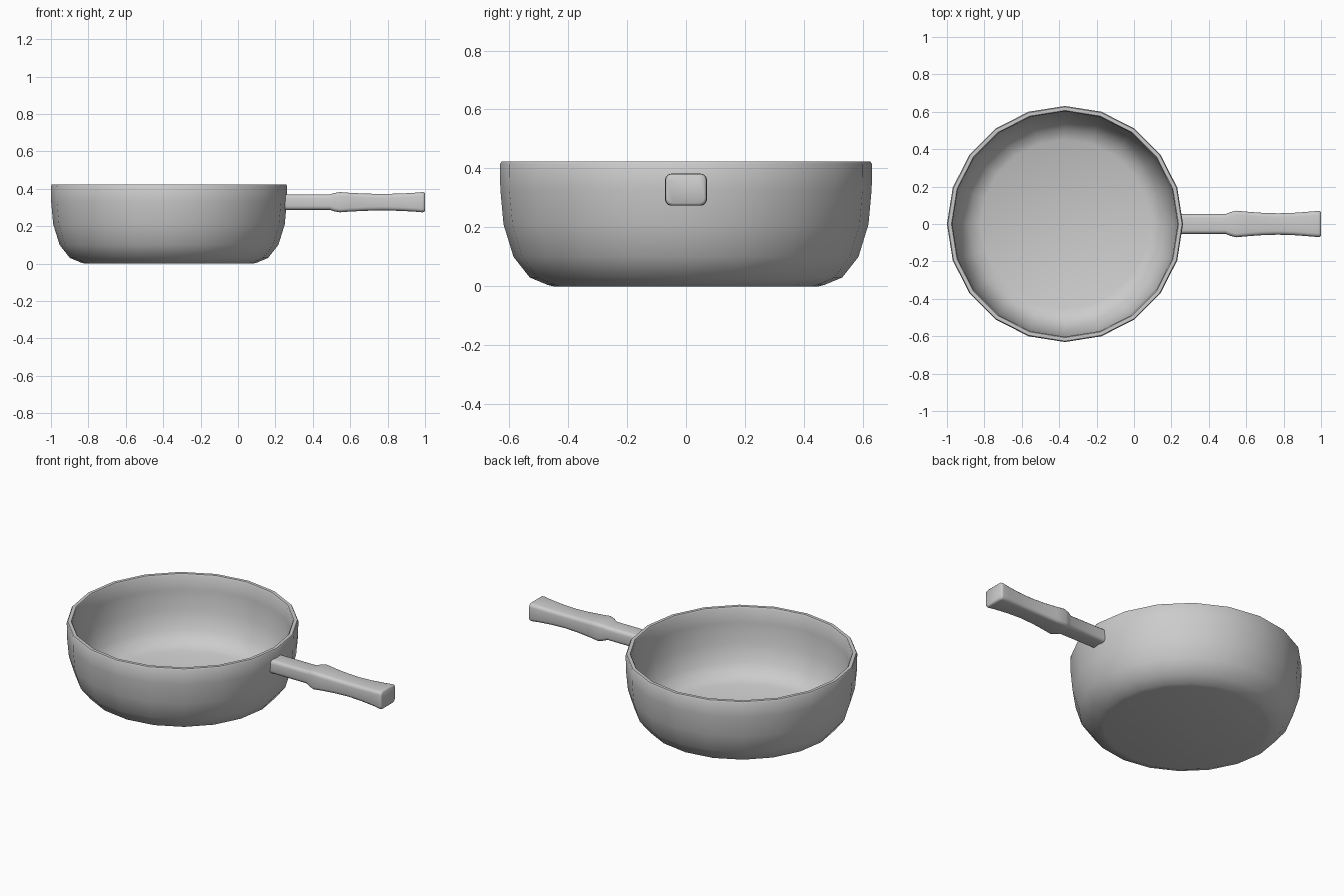
import bpy, bmesh, math

if "Cube" in bpy.data.objects:
    bpy.data.objects.remove(bpy.data.objects["Cube"], do_unlink=True)

metal = bpy.data.materials.new("grey_metal")
metal.use_nodes = True
GREY = (0.6, 0.6, 0.6, 1)
metal.diffuse_color = GREY
metal.node_tree.nodes["Principled BSDF"].inputs["Base Color"].default_value = GREY


def loft(name, rings, angle):
    """Skin a list of equal-length rings, cap both ends and smooth it."""
    bm = bmesh.new()
    loops = [[bm.verts.new(p) for p in ring] for ring in rings]
    n = len(loops[0])
    for a, b in zip(loops, loops[1:]):
        for i in range(n):
            j = (i + 1) % n
            bm.faces.new((a[i], a[j], b[j], b[i]))
    bm.faces.new(loops[0][::-1])
    bm.faces.new(loops[-1])
    bmesh.ops.recalc_face_normals(bm, faces=bm.faces)
    mesh = bpy.data.meshes.new(name)
    bm.to_mesh(mesh)
    bm.free()
    mesh.materials.append(metal)
    obj = bpy.data.objects.new(name, mesh)
    bpy.context.collection.objects.link(obj)
    bpy.ops.object.select_all(action="DESELECT")
    obj.select_set(True)
    bpy.context.view_layer.objects.active = obj
    bpy.ops.object.shade_smooth_by_angle(angle=math.radians(angle))
    return obj


# Pan body: outer wall, rounded rim, inner wall, floor (radius, height)
SIDES, CENTRE_X = 20, -0.369
profile = [(0.45, 0), (0.47, 0.005), (0.53, 0.03), (0.585, 0.10), (0.619, 0.21),
           (0.63, 0.33), (0.631, 0.415), (0.626, 0.423), (0.607, 0.423),
           (0.602, 0.415), (0.60, 0.33), (0.588, 0.21), (0.555, 0.11),
           (0.51, 0.055), (0.45, 0.03)]


def circle(r, z):
    turns = [2 * math.pi * i / SIDES for i in range(SIDES)]
    return [(CENTRE_X + r * math.cos(t), r * math.sin(t), z) for t in turns]


loft("pan_body", [circle(r, z) for r, z in profile], 50)

# Handle: rounded rectangular sections (x, half width, half height)
HANDLE_Z = 0.328
sections = [(0.245, 0.053, 0.041), (0.49, 0.053, 0.041), (0.515, 0.063, 0.049),
            (0.545, 0.071, 0.054), (0.60, 0.066, 0.050), (0.68, 0.060, 0.046),
            (0.77, 0.057, 0.044), (0.86, 0.060, 0.046), (0.94, 0.066, 0.050),
            (0.985, 0.070, 0.054), (0.995, 0.069, 0.053), (1.0, 0.062, 0.046)]


def rounded_rectangle(x, w, h, radius=0.02, steps=3):
    ring = []
    for corner, (sy, sz) in enumerate([(1, 1), (-1, 1), (-1, -1), (1, -1)]):
        for k in range(steps + 1):
            t = math.pi / 2 * (corner + k / steps)
            ring.append((x, sy * (w - radius) + radius * math.cos(t),
                         HANDLE_Z + sz * (h - radius) + radius * math.sin(t)))
    return ring


loft("handle", [rounded_rectangle(*s) for s in sections], 60)
